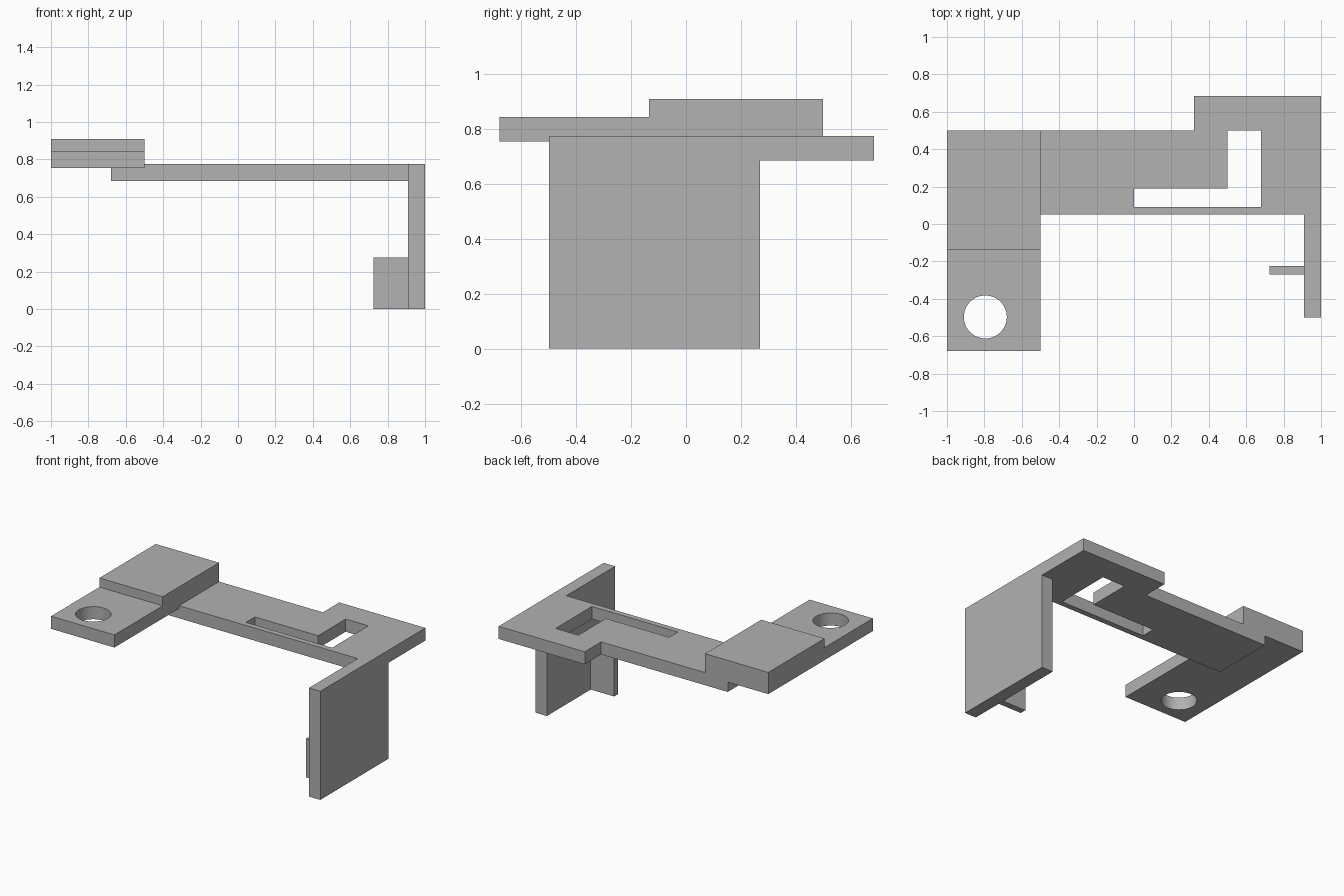
import bpy
import bmesh
import math

cube = bpy.data.objects.get("Cube")
if cube:
    bpy.data.objects.remove(cube, do_unlink=True)

# One plain grey for the whole bracket
grey = bpy.data.materials.new("plain grey")
grey.use_nodes = True
colour = (0.445, 0.445, 0.445, 1)
grey.diffuse_color = colour
for node in grey.node_tree.nodes:
    if node.type == "BSDF_PRINCIPLED":
        node.inputs["Base Color"].default_value = colour


def prism(name, profile, low, high, axis="z"):
    """Extrude a closed profile: (x, y) along z, or (y, z) along x."""
    def place(p, depth):
        return (*p, depth) if axis == "z" else (depth, *p)

    bm = bmesh.new()
    base = bm.faces.new([bm.verts.new(place(p, low)) for p in profile])
    grown = bmesh.ops.extrude_face_region(bm, geom=[base])["geom"]
    offset = place((0, 0), high - low)
    bmesh.ops.translate(bm, vec=offset, verts=[v for v in grown if isinstance(v, bmesh.types.BMVert)])
    bmesh.ops.recalc_face_normals(bm, faces=bm.faces)
    mesh = bpy.data.meshes.new(name)
    bm.to_mesh(mesh)
    bm.free()
    mesh.materials.append(grey)
    obj = bpy.data.objects.new(name, mesh)
    bpy.context.collection.objects.link(obj)
    return obj


def rectangle(x0, x1, y0, y1):
    return [(x0, y0), (x1, y0), (x1, y1), (x0, y1)]


def cut(target, cutter):
    """Subtract the cutter, bake the result and remove the helper."""
    cutter.hide_render = True
    mod = target.modifiers.new("cut", "BOOLEAN")
    mod.operation = "DIFFERENCE"
    mod.solver = "EXACT"
    mod.object = cutter
    bpy.ops.object.select_all(action="DESELECT")
    bpy.context.view_layer.objects.active = target
    target.select_set(True)
    bpy.ops.object.modifier_apply(modifier=mod.name)
    bpy.data.objects.remove(cutter, do_unlink=True)


UNDER, SEAT, TOP = 0.685, 0.755, 0.775

# Horizontal arm with its widened end and L-shaped slot
arm = prism("arm_plate", [(-0.5, 0.05), (1, 0.05), (1, 0.685), (0.32, 0.685),
                          (0.32, 0.5), (-0.5, 0.5)], UNDER, TOP)
slot = prism("slot_cutter", [(0, 0.09), (0.68, 0.09), (0.68, 0.5), (0.5, 0.5),
                             (0.5, 0.19), (0, 0.19)], UNDER - 0.1, TOP + 0.1)
cut(arm, slot)

# Tongue of the arm continuing beneath the pad
prism("arm_tongue", rectangle(-0.68, -0.5, 0.05, 0.5), UNDER, SEAT)

# Stepped mounting pad with a round hole in its lower half
pad = prism("mounting_pad", [(-0.68, SEAT), (0.5, SEAT), (0.5, 0.91), (-0.135, 0.91),
                             (-0.135, 0.845), (-0.68, 0.845)], -1, -0.5, axis="x")
circle = [(-0.795 + 0.115 * math.cos(math.tau * i / 48),
           -0.497 + 0.115 * math.sin(math.tau * i / 48)) for i in range(48)]
cut(pad, prism("hole_cutter", circle, SEAT - 0.1, 1))
bpy.ops.object.shade_smooth_by_angle(angle=math.radians(30))

# Hanging side wall, notched to fit under the arm
prism("side_wall", [(-0.5, 0), (0.27, 0), (0.27, UNDER), (0.05, UNDER),
                    (0.05, TOP), (-0.5, TOP)], 0.91, 1, axis="x")

# Small tab on the inner face of the wall
prism("wall_tab", rectangle(0.725, 0.91, -0.27, -0.225), 0, 0.275)
